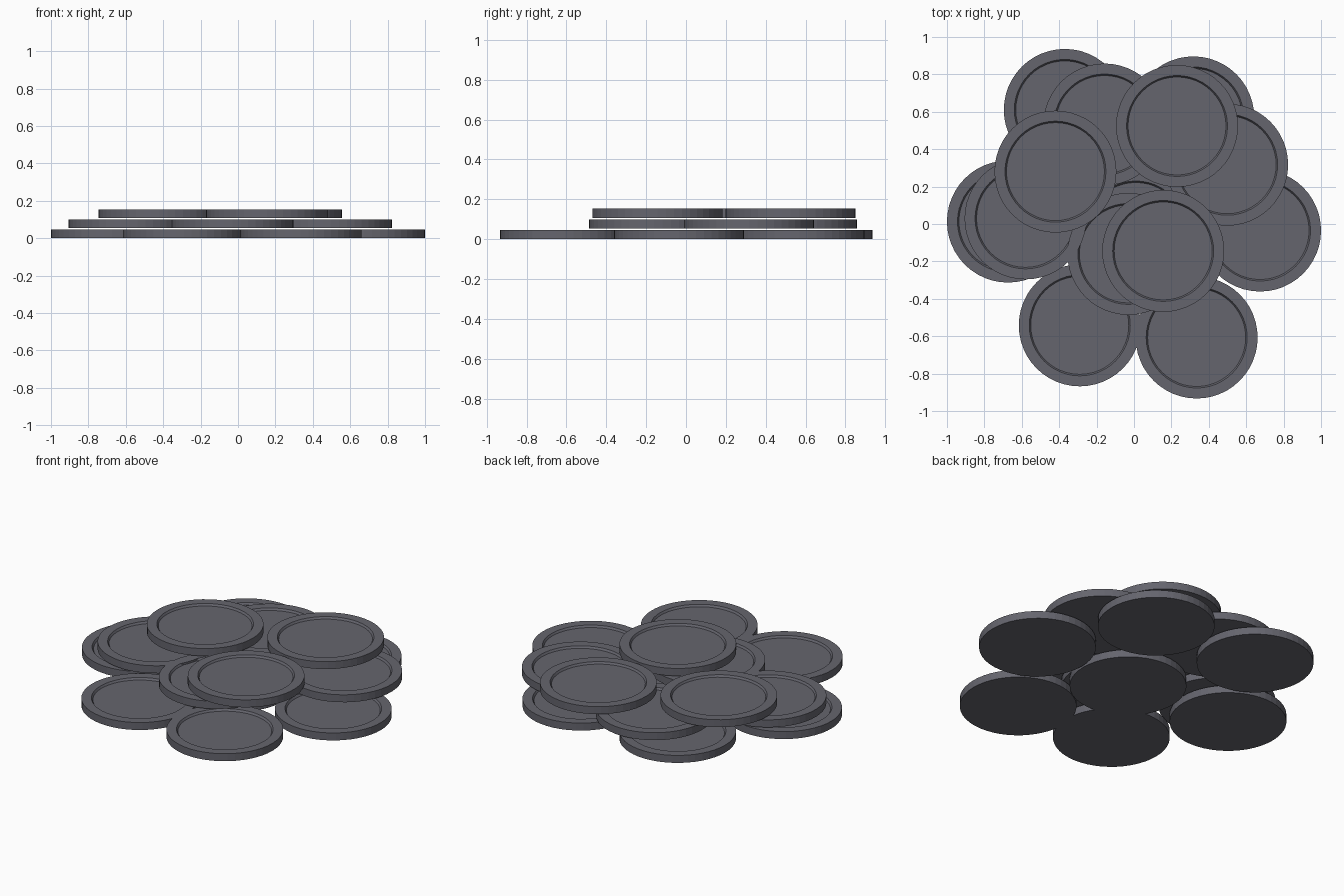
import bpy, bmesh, math

if "Cube" in bpy.data.objects:
    bpy.data.objects.remove(bpy.data.objects["Cube"])

R, H = 0.326, 0.046      # disc radius and thickness
PITCH = 0.0535           # height step between layers
SIDES = 48

# disc centres, layer by layer from the ground up
LAYERS = [
    [(0.01, -0.04), (-0.37, 0.61), (0.317, 0.57), (0.674, -0.035),
     (0.335, -0.607), (-0.29, -0.542), (-0.674, 0.013)],
    [(-0.58, 0.03), (-0.158, 0.532), (0.498, 0.317), (-0.03, -0.16)],
    [(-0.42, 0.28), (0.23, 0.524), (0.156, -0.144)],
]

metal = bpy.data.materials.new("slate_grey")
metal.diffuse_color = (0.13, 0.13, 0.155, 1)
metal.use_nodes = True
metal.node_tree.nodes["Principled BSDF"].inputs["Base Color"].default_value = metal.diffuse_color


def disc_mesh():
    """Lathed disc: flat base, straight edge, raised rim, sunken face."""
    profile = [(R, 0), (R, H), (0.27, H), (0.262, H - 0.012)]
    bm = bmesh.new()
    rings = []
    for r, z in profile:
        rings.append([bm.verts.new((r * math.cos(math.tau * i / SIDES),
                                    r * math.sin(math.tau * i / SIDES), z))
                      for i in range(SIDES)])
    for a, b in zip(rings, rings[1:]):
        for i in range(SIDES):
            j = (i + 1) % SIDES
            bm.faces.new((a[i], a[j], b[j], b[i]))
    bm.faces.new(rings[0][::-1])   # base
    bm.faces.new(rings[-1])        # sunken face
    mesh = bpy.data.meshes.new("disc")
    bm.to_mesh(mesh)
    bm.free()
    mesh.materials.append(metal)
    return mesh


# loose pile of identical discs
mesh = disc_mesh()
for level, centres in enumerate(LAYERS):
    for n, (x, y) in enumerate(centres):
        name = f"{('bottom', 'middle', 'top')[level]}_disc_{n + 1}"
        ob = bpy.data.objects.new(name, mesh)
        ob.location = (x, y, level * PITCH)
        bpy.context.collection.objects.link(ob)
